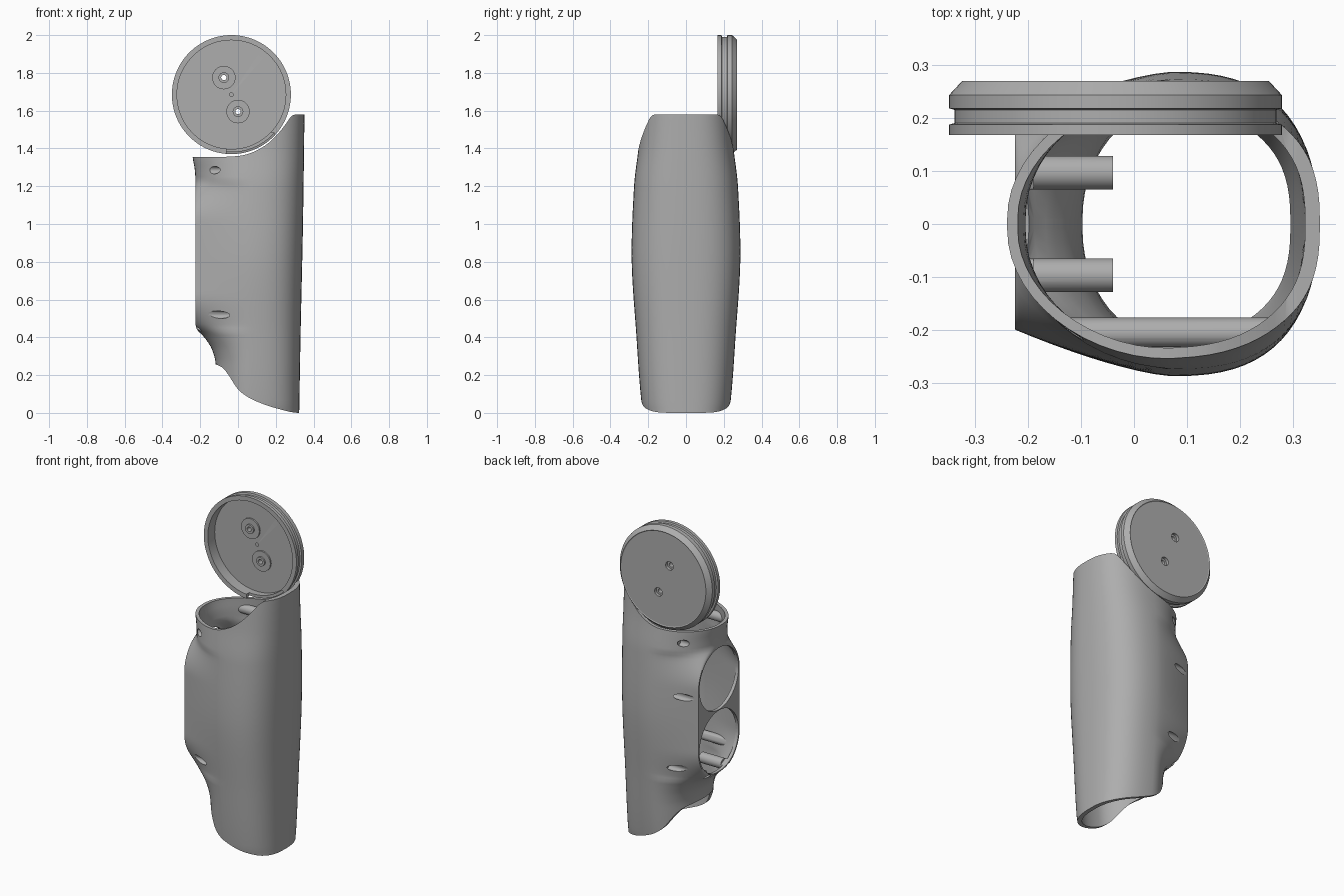
import bpy, bmesh, math
from mathutils import Matrix, Vector

if "Cube" in bpy.data.objects:
    bpy.data.objects.remove(bpy.data.objects["Cube"])

grey = bpy.data.materials.new("plain_grey")
grey.diffuse_color = (0.42, 0.42, 0.42, 1)
grey.use_nodes = True
grey.node_tree.nodes["Principled BSDF"].inputs["Base Color"].default_value = grey.diffuse_color


def curve(keys, t):
    """Smooth interpolation through (t, value) keys without overshoot."""
    if t <= keys[0][0]:
        return keys[0][1]
    if t >= keys[-1][0]:
        return keys[-1][1]
    n = len(keys)
    d = [(keys[i + 1][1] - keys[i][1]) / (keys[i + 1][0] - keys[i][0]) for i in range(n - 1)]

    def slope(i):
        if i == 0 or i == n - 1:
            return d[min(i, n - 2)]
        a, b = d[i - 1], d[i]
        return 0 if a * b <= 0 else 2 * a * b / (a + b)
    i = max(k for k in range(n - 1) if keys[k][0] <= t)
    h = keys[i + 1][0] - keys[i][0]
    s = (t - keys[i][0]) / h
    return ((2*s**3 - 3*s*s + 1) * keys[i][1] + (s**3 - 2*s*s + s) * h * slope(i)
            + (3*s*s - 2*s**3) * keys[i + 1][1] + (s**3 - s*s) * h * slope(i + 1))


def make(name, bm):
    bmesh.ops.recalc_face_normals(bm, faces=bm.faces)
    me = bpy.data.meshes.new(name)
    bm.to_mesh(me)
    bm.free()
    me.materials.append(grey)
    ob = bpy.data.objects.new(name, me)
    bpy.context.collection.objects.link(ob)
    return ob


def loft(name, rings, closed=False):
    bm = bmesh.new()
    vs = [[bm.verts.new(p) for p in r] for r in rings]
    n = len(vs[0])
    pairs = list(zip(vs, vs[1:])) + ([(vs[-1], vs[0])] if closed else [])
    for a, b in pairs:
        for i in range(n):
            j = (i + 1) % n
            bm.faces.new((a[i], a[j], b[j], b[i]))
    if not closed:
        bm.faces.new(vs[0])
        bm.faces.new(vs[-1])
    return make(name, bm)


def rod(axis, r, a, b, u, v, seg=32):
    """Cylinder along x (u=y, v=z) or along y (u=x, v=z)."""
    bm = bmesh.new()
    rot = Matrix.Rotation(math.pi / 2, 4, 'Y' if axis == 'x' else 'X')
    mid = (a + b) / 2
    loc = (mid, u, v) if axis == 'x' else (u, mid, v)
    bmesh.ops.create_cone(bm, cap_ends=True, segments=seg, radius1=r, radius2=r,
                          depth=b - a, matrix=Matrix.Translation(loc) @ rot)
    return make("cutter", bm)


def boolean(ob, cutter, op='DIFFERENCE'):
    m = ob.modifiers.new("cut", 'BOOLEAN')
    m.operation, m.object, m.solver = op, cutter, 'EXACT'
    bpy.context.view_layer.objects.active = ob
    bpy.ops.object.modifier_apply(modifier=m.name)
    bpy.data.objects.remove(cutter, do_unlink=True)


def smooth(ob, angle):
    bpy.ops.object.select_all(action='DESELECT')
    ob.select_set(True)
    bpy.context.view_layer.objects.active = ob
    bpy.ops.object.shade_smooth_by_angle(angle=math.radians(angle))


# Shell outline along its height
BACK = [(0, -.11), (.26, -.118), (.33, -.135), (.40, -.178), (.45, -.222), (.48, -.225),
        (1.22, -.225), (1.28, -.228), (1.355, -.24), (1.42, -.245)]
FRONT = [(0, .324), (.4, .331), (1, .344), (1.58, .352)]
WIDTH = [(0, .225), (.05, .235), (.4, .262), (.85, .288), (1.2, .275), (1.4, .252), (1.6, .235)]
CX = 0.07


def section(z, t):
    x0, x1 = curve(BACK, z) + t, curve(FRONT, z) - 1.4 * t
    w = curve(WIDTH, z) - t
    d = max(0, z - 1.02, .635 - z)                      # stadium-shaped flat plate
    p = max(.012, math.sqrt(max(0, .2**2 - d * d)))
    k = p / .2
    p *= 1 - 2.5 * t
    half = [(x0, p * i / 4) for i in range(4)]
    for i in range(14):
        a = math.pi / 2 * i / 14
        u = 1 - math.cos(a)
        f = (1 - k) * math.sin(a) + k * (1 - (1 - u)**1.4)
        half.append((x0 + (CX - x0) * u, p + (w - p) * f))
    for i in range(19):
        a = math.pi / 2 * i / 18
        half.append((CX + (x1 - CX) * math.sin(a)**(2 / 2.6), w * max(0, math.cos(a))**(2 / 2.6)))
    half[-1] = (x1, 0)
    pts = half + [(x, -y) for x, y in half[-2:0:-1]]
    return [(x, y, z) for x, y in pts]


shell = loft("leg_shell", [section(-.05 + .02 * i, 0) for i in range(87)])
void = loft("void", [section(-.07 + .02 * i, .02) for i in range(89)])

# Screw bosses and pegs are left standing when the inside is hollowed out
for s in (-1, 1):
    boolean(void, rod('x', .028, -.3, .28, s * .205, 1.285))
    boolean(void, rod('x', .028, -.3, .28, s * .222, .52))
    boolean(void, rod('x', .032, -.3, -.04, s * .097, .45))
boolean(void, rod('x', .028, -.3, -.04, .222, .97))
boolean(shell, void)

# Trim the curved top and bottom edges
BOTTOM = [(-.4, .27), (-.12, .256), (-.08, .238), (-.05, .2), (0, .125), (.05, .085),
          (.1, .06), (.2, .025), (.325, 0), (.5, 0)]
TOP = [(-.4, 1.355), (-.1, 1.355), (0, 1.36), (.05, 1.37), (.1, 1.39), (.15, 1.42), (.2, 1.465),
       (.25, 1.525), (.28, 1.567), (.3, 1.58), (.5, 1.58)]
xs = [-.4 + .015 * i for i in range(61)]
outline = [(x, curve(BOTTOM, x)) for x in xs] + [(x, curve(TOP, x)) for x in reversed(xs)]
trim = loft("trim", [[(x, y, z) for x, z in outline] for y in (-.5, .5)])
boolean(shell, trim, 'INTERSECT')

# Two round windows in the flat plate
for z in (.635, 1.02):
    boolean(shell, rod('x', .19, -.4, -.19, 0, z, 64))

# Screw holes drilled from the plate side
for s in (-1, 1):
    boolean(shell, rod('x', .02, -.4, -.09, s * .2, 1.285))
    boolean(shell, rod('x', .02, -.4, -.03, s * .226, .52))
    boolean(shell, rod('x', .016, -.4, -.1, s * .097, .45))
boolean(shell, rod('x', .02, -.4, -.03, .23, .97))
smooth(shell, 32)

# Round cap with grooved rim, chamfered back and recessed front
DX, DZ, SEG = -.035, 1.685, 96
profile = [(.001, .235), (.288, .235), (.288, .168), (.315, .168), (.315, .188), (.305, .191),
           (.305, .216), (.315, .219), (.315, .244), (.29, .271), (.285, .268), (.001, .268)]
cap = loft("round_cap", [[(DX + r * math.cos(a), y, DZ + r * math.sin(a)) for r, y in profile]
                         for a in (2 * math.pi * i / SEG for i in range(SEG))], closed=True)
boolean(cap, rod('y', .01, .2, .3, DX, DZ))
boolean(cap, rod('y', .012, .235, .268, DX, DZ), 'UNION')

# Shallow gap in the lower front lip
bm = bmesh.new()
bmesh.ops.create_cube(bm, size=1, matrix=Matrix.Translation((.065, .17, 1.38))
                      @ Matrix.Diagonal((.25, .05, .21, 1)))
boolean(cap, make("gap", bm))

# Two screw bosses on the cap
for x, z in ((-.075, 1.775), (0, 1.595)):
    boolean(cap, rod('y', .062, .226, .25, x, z), 'UNION')
    boolean(cap, rod('y', .028, .216, .25, x, z), 'UNION')
    boolean(cap, rod('y', .014, .15, .35, x, z))
    boolean(cap, rod('y', .026, .25, .35, x, z))
smooth(cap, 25)
